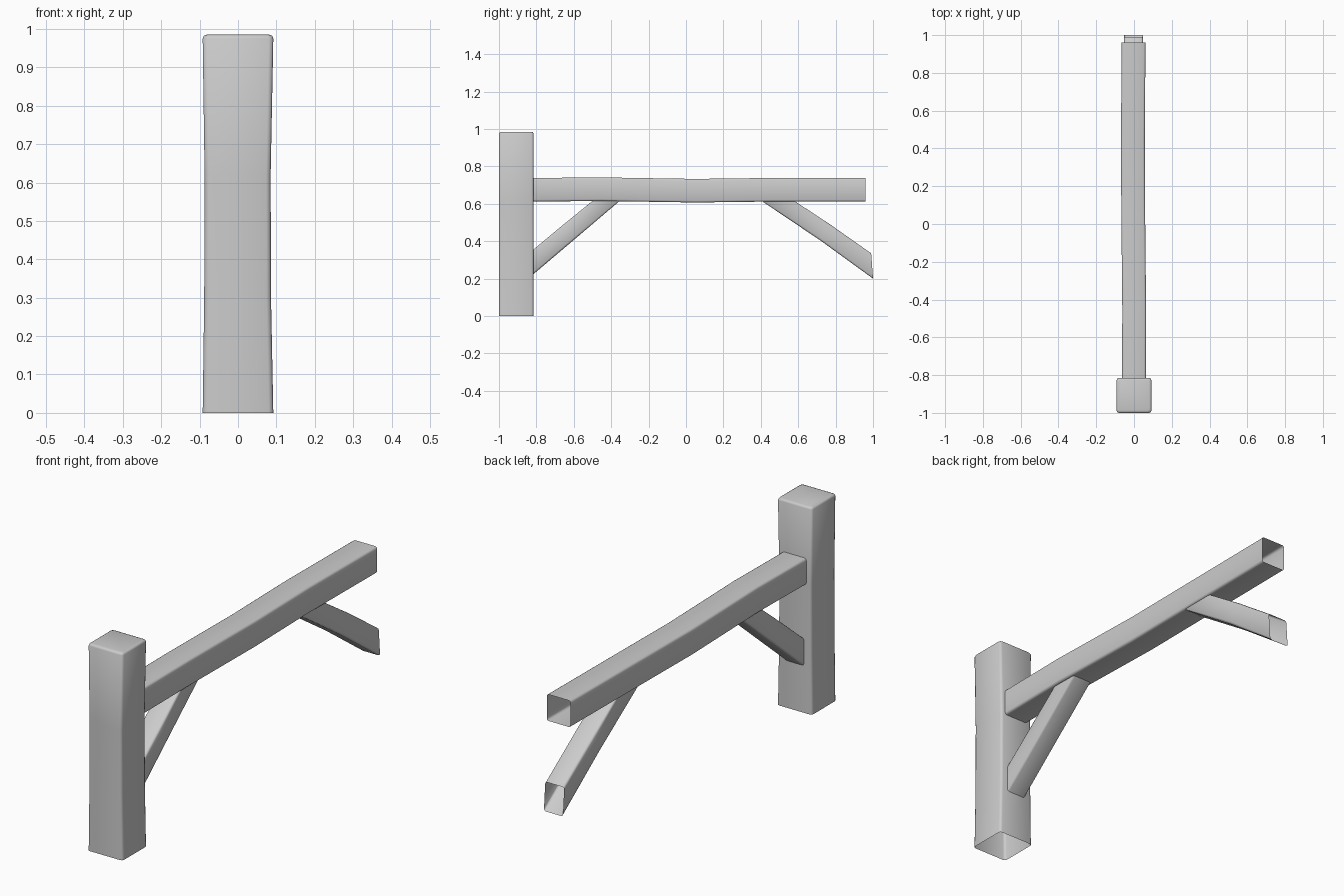
import bpy, bmesh, math
from mathutils import Vector

cube = bpy.data.objects.get("Cube")
if cube:
    bpy.data.objects.remove(cube, do_unlink=True)

GREY = (0.6, 0.6, 0.6, 1)
wood = bpy.data.materials.new("plain grey")
wood.use_nodes = True
wood.diffuse_color = GREY
wood.node_tree.nodes["Principled BSDF"].inputs["Base Color"].default_value = GREY


def timber(name, stations, radius, cap=False):
    """Skin rounded rectangles; a station is (edge a, edge b, centre x, half width), edges in y, z."""
    bm = bmesh.new()
    rings = []
    for a, b, cx, half in stations:
        a, b = Vector((cx, *a)), Vector((cx, *b))
        mid, axis = (a + b) / 2, (b - a).normalized()
        depth = (b - a).length / 2
        ring = []
        for sx, sd, start in ((1, 1, 0), (-1, 1, 90), (-1, -1, 180), (1, -1, 270)):
            for step in (0, 45, 90):
                t = math.radians(start + step)
                across = sx * (half - radius) + radius * math.cos(t)
                along = sd * (depth - radius) + radius * math.sin(t)
                ring.append(bm.verts.new(mid + Vector((across, 0, 0)) + axis * along))
        rings.append(ring)
    for low, high in zip(rings, rings[1:]):
        for i in range(len(low)):
            j = (i + 1) % len(low)
            bm.faces.new((low[i], low[j], high[j], high[i]))
    if cap:
        bm.faces.new(rings[-1])
    bmesh.ops.recalc_face_normals(bm, faces=bm.faces)
    mesh = bpy.data.meshes.new(name)
    bm.to_mesh(mesh)
    bm.free()
    mesh.materials.append(wood)
    obj = bpy.data.objects.new(name, mesh)
    bpy.context.collection.objects.link(obj)
    bpy.ops.object.select_all(action='DESELECT')
    obj.select_set(True)
    bpy.context.view_layer.objects.active = obj
    bpy.ops.object.shade_smooth_by_angle(angle=math.radians(50))
    return obj


# Upright post, slightly waisted, closed at the top and open below
post = [((-1, z), (-0.815, z), cx, half) for z, cx, half in (
    (0, 0, 0.092), (0.3, -0.001, 0.087), (0.62, -0.001, 0.086), (0.975, 0, 0.092))]
post.append(((-0.997, 0.982), (-0.818, 0.982), 0, 0.089))
post.append(((-0.99, 0.985), (-0.825, 0.985), 0, 0.082))
timber("post", post, 0.012, cap=True)

# Long horizontal beam with a gentle wobble, open at the far end
timber("beam", [((y, low), (y, low + 0.126), cx, 0.063) for y, low, cx in (
    (-0.82, 0.612, 0), (-0.45, 0.615, 0.001), (0.05, 0.607, -0.004),
    (0.45, 0.612, -0.006), (0.96, 0.612, -0.002))], 0.01)

# Diagonal braces under the beam
timber("front_brace", [
    ((-0.82, 0.22), (-0.82, 0.352), 0, 0.05),
    ((-0.59, 0.415), (-0.66, 0.485), 0, 0.05),
    ((-0.355, 0.615), (-0.5, 0.615), 0, 0.05)], 0.01)
timber("rear_brace", [
    ((0.405, 0.615), (0.58, 0.615), 0, 0.05),
    ((0.72, 0.403), (0.77, 0.49), -0.002, 0.05),
    ((1.0, 0.2), (0.99, 0.335), -0.002, 0.05)], 0.01)
